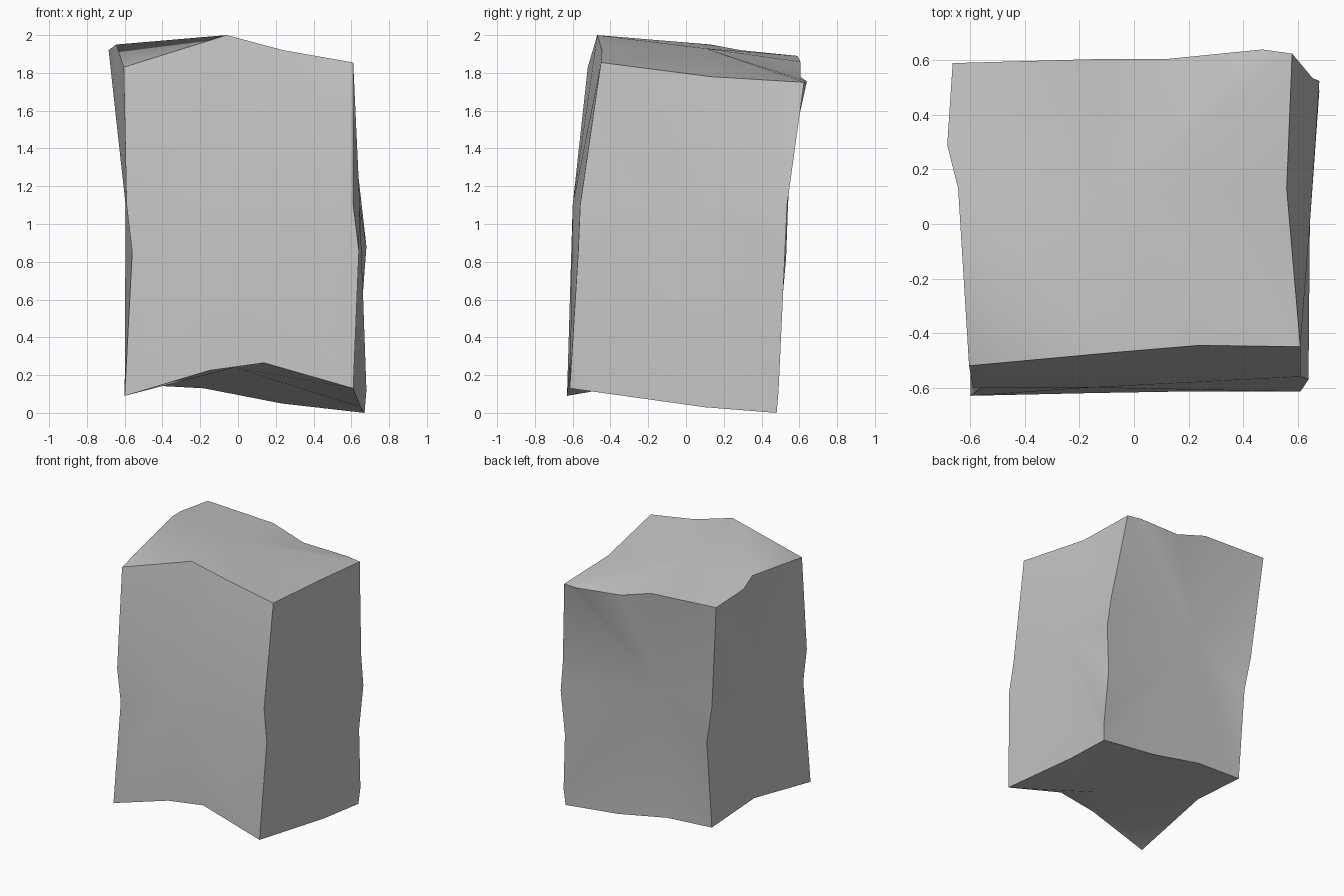
import bpy
import bmesh
import math
from mathutils import Vector

cube = bpy.data.objects.get("Cube")
if cube:
    bpy.data.objects.remove(cube, do_unlink=True)

# Plain stone colour
stone = bpy.data.materials.new("stone_grey")
stone.use_nodes = True
grey = (0.56, 0.56, 0.56, 1)
stone.diffuse_color = grey
stone.node_tree.nodes["Principled BSDF"].inputs["Base Color"].default_value = grey

# Corners of the block: left is +x
corners = {
    "front_right_top": (-.605, -.52, 1.83), "front_left_top": (.61, -.45, 1.855),
    "back_left_top": (.58, .625, 1.75), "back_right_top": (-.665, .59, 1.89),
    "front_right_base": (-.6, -.63, .09), "front_left_base": (.61, -.615, .13),
    "back_left_base": (.67, .48, 0), "back_right_base": (-.545, .47, .15),
}

# Worn edges: the points where each one bends between its two corners
edges = {
    ("front_right_top", "front_left_top"): [(-.06, -.47, 2), (.24, -.445, 1.92)],
    ("front_left_top", "back_left_top"): [(.56, .13, 1.78)],
    ("back_left_top", "back_right_top"): [(.47, .64, 1.755), (.12, .605, 1.78),
                                          (-.13, .605, 1.86)],
    ("back_right_top", "front_right_top"): [(-.685, .29, 1.92), (-.645, .13, 1.95)],
    ("front_right_base", "front_left_base"): [(-.15, -.62, .225), (.14, -.615, .265)],
    ("front_left_base", "back_left_base"): [(.65, .1, .03)],
    ("back_left_base", "back_right_base"): [(.23, .48, .05), (-.18, .48, .13)],
    ("back_right_base", "front_right_base"): [(-.57, 0, .2)],
    ("front_right_base", "front_right_top"): [(-.56, -.6, .85), (-.59, -.6, 1.1)],
    ("front_left_base", "front_left_top"): [(.64, -.57, .86), (.61, -.56, 1.1)],
    ("back_left_base", "back_left_top"): [(.68, .49, .12), (.655, .51, .55),
                                          (.68, .525, .88), (.655, .535, 1.1)],
    ("back_right_base", "back_right_top"): [(-.545, .53, .82), (-.595, .54, 1.1)],
}

# Sides: fan centre, the corners around it seen from outside, and a corner
# that is cut off from the fan by a crease
sides = [
    ((-.16, -.6, 1.1),
     "front_right_base front_left_base front_left_top front_right_top", None),
    ((.645, 0, 1.1),
     "front_left_base back_left_base back_left_top front_left_top", "back_left_top"),
    ((-.145, .495, 1.1),
     "back_left_base back_right_base back_right_top back_left_top", None),
    ((-.595, 0, 1.1),
     "back_right_base front_right_base front_right_top back_right_top", None),
    ((-.1, .1, 1.93),
     "front_right_top front_left_top back_left_top back_right_top", "front_right_top"),
    ((-.02, -.42, .24),
     "back_right_base back_left_base front_left_base front_right_base", None),
]

bm = bmesh.new()
corner_verts = {name: bm.verts.new(Vector(co)) for name, co in corners.items()}
edge_verts = {ends: [bm.verts.new(Vector(co)) for co in bends]
              for ends, bends in edges.items()}


def edge_points(start, end):
    """Return the bend vertices met when walking from one corner to the next."""
    if (start, end) in edge_verts:
        return edge_verts[start, end]
    return edge_verts[end, start][::-1]


def add_side(centre, names, creased):
    """Fill one side of the block with a fan of triangles."""
    names = names.split()
    rim = []
    for start, end in zip(names, names[1:] + names[:1]):
        rim.append(corner_verts[start])
        rim.extend(edge_points(start, end))
    if creased:
        spot = rim.index(corner_verts[creased])
        bm.faces.new((rim[spot - 1], rim[spot], rim[spot + 1]))
        rim.pop(spot)
    hub = bm.verts.new(Vector(centre))
    for first, second in zip(rim, rim[1:] + rim[:1]):
        bm.faces.new((hub, first, second))


for centre, names, creased in sides:
    add_side(centre, names, creased)
bmesh.ops.recalc_face_normals(bm, faces=bm.faces)

mesh = bpy.data.meshes.new("stone_block")
bm.to_mesh(mesh)
bm.free()
mesh.materials.append(stone)
block = bpy.data.objects.new("stone_block", mesh)
bpy.context.collection.objects.link(block)

# Soft shading inside each side, crisp edges between sides
bpy.ops.object.select_all(action="DESELECT")
block.select_set(True)
bpy.context.view_layer.objects.active = block
bpy.ops.object.shade_smooth_by_angle(angle=math.radians(35))
